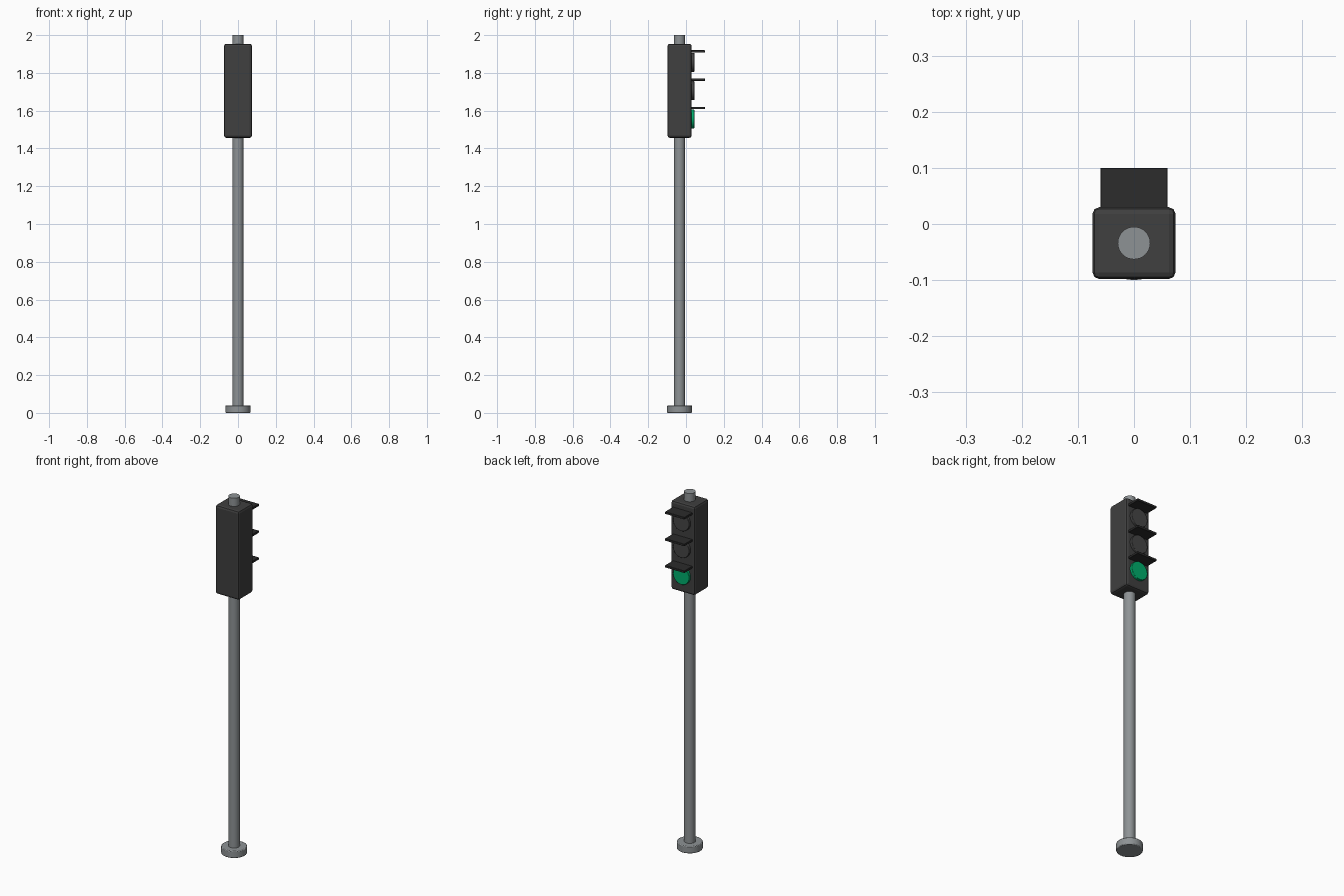
import bpy, math

if "Cube" in bpy.data.objects:
    bpy.data.objects.remove(bpy.data.objects["Cube"])

CY = -0.034  # y of the pole axis


def material(name, rgb):
    m = bpy.data.materials.new(name)
    m.diffuse_color = (*rgb, 1)
    m.use_nodes = True
    m.node_tree.nodes["Principled BSDF"].inputs["Base Color"].default_value = m.diffuse_color
    return m


metal = material("pole_grey", (0.27, 0.29, 0.30))
dark = material("housing_dark", (0.05, 0.05, 0.05))
black = material("visor_black", (0.025, 0.025, 0.025))
unlit = material("lens_unlit", (0.06, 0.06, 0.06))
green = material("lens_green", (0.0, 0.42, 0.15))


def finish(ob, name, mat, bevel, segments):
    ob.name = name
    ob.data.materials.append(mat)
    if bevel:
        b = ob.modifiers.new("bevel", 'BEVEL')
        b.width, b.segments = bevel, segments
        b.limit_method = 'ANGLE'
        b.angle_limit = math.radians(40)
    return ob


def box(name, lo, hi, mat, bevel=0, segments=2):
    bpy.ops.mesh.primitive_cube_add(size=1, location=[(a + b) / 2 for a, b in zip(lo, hi)])
    ob = bpy.context.object
    ob.scale = [b - a for a, b in zip(lo, hi)]
    bpy.ops.object.transform_apply(location=False, rotation=False, scale=True)
    return finish(ob, name, mat, bevel, segments)


def cylinder(name, loc, radius, depth, mat, rot=(0, 0, 0), bevel=0):
    bpy.ops.mesh.primitive_cylinder_add(vertices=32, radius=radius, depth=depth,
                                        location=loc, rotation=rot)
    ob = bpy.context.object
    bpy.ops.object.shade_smooth_by_angle(angle=math.radians(30))
    return finish(ob, name, mat, bevel, 2)


# pole and foot
cylinder("base_plate", (0, CY, 0.02), 0.066, 0.04, metal, bevel=0.004)
cylinder("pole", (0, CY, 1.0), 0.029, 2.0, metal)

# signal housing
box("signal_housing", (-0.074, -0.098, 1.456), (0.074, 0.03, 1.954), dark, 0.012)

# three lamps, each with a flat visor above it
for level, z, mat in (("top", 1.856, unlit), ("middle", 1.706, unlit), ("bottom", 1.556, green)):
    cylinder(level + "_lens", (0, 0.032, z), 0.05, 0.024, mat,
             rot=(math.pi / 2, 0, 0), bevel=0.002)
    box(level + "_visor", (-0.06, 0.02, z + 0.052), (0.06, 0.1, z + 0.064), black, 0.001, 1)
